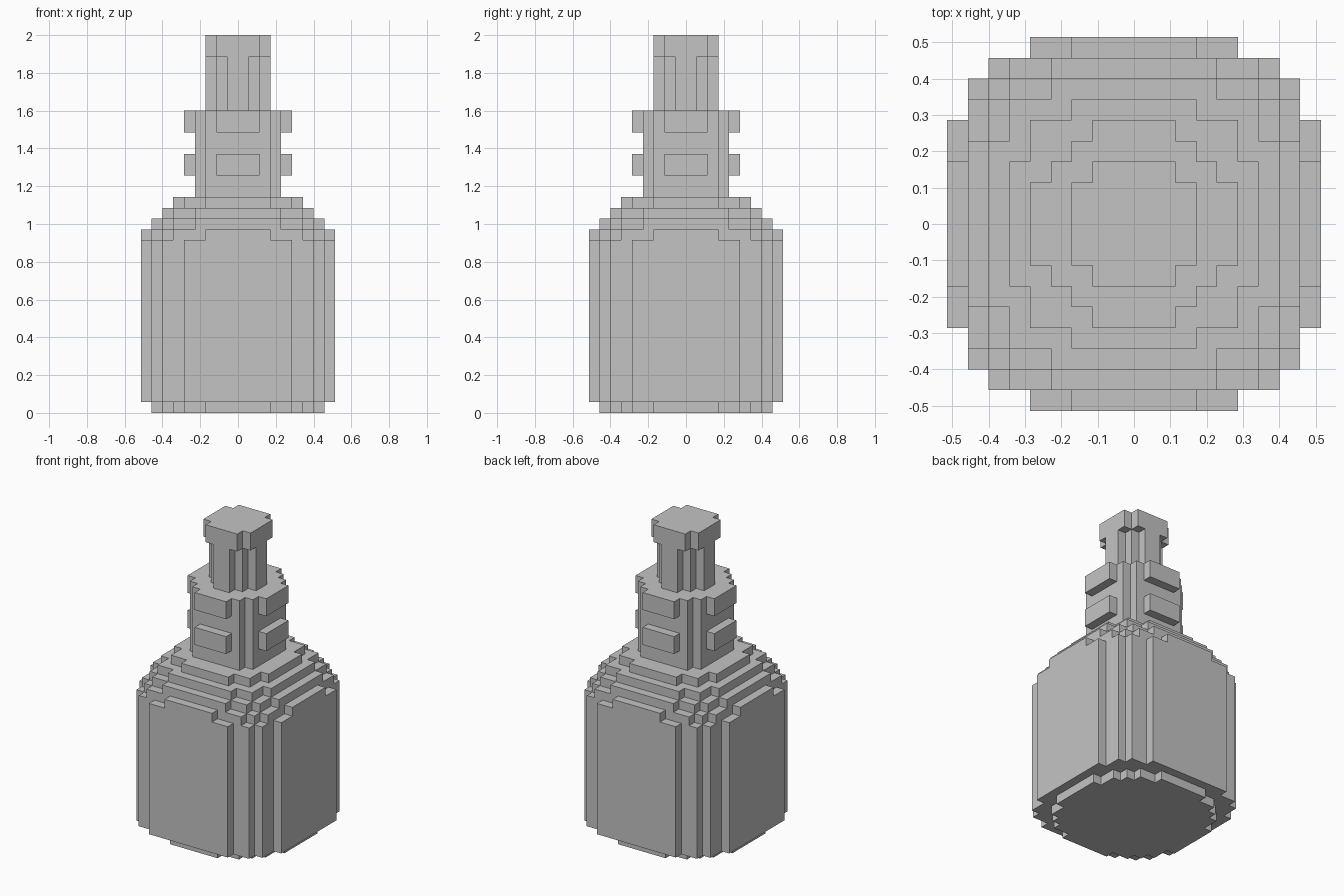
import bpy, bmesh

cube = bpy.data.objects.get("Cube")
if cube:
    bpy.data.objects.remove(cube, do_unlink=True)

U = 2 / 35  # size of one block

grey = bpy.data.materials.new("light_grey")
grey.use_nodes = True
colour = (0.55, 0.55, 0.55, 1)
grey.diffuse_color = colour
grey.node_tree.nodes["Principled BSDF"].inputs["Base Color"].default_value = colour


def outline(steps):
    """Closed stepped outline; steps are the outer corners of one quadrant."""
    quarter = []
    for i, (x, y) in enumerate(steps):
        quarter.append((x, y))
        if i + 1 < len(steps):
            quarter.append((x, steps[i + 1][1]))
    points = []
    for turn in range(4):
        points += quarter
        quarter = [(y, -x) for x, y in quarter]
    return points[::-1]


def part(name, layers):
    """Stack of stepped slabs: (bottom, top, steps) in block units."""
    bm = bmesh.new()
    for bottom, top, steps in layers:
        points = outline(steps)
        low = [bm.verts.new((x * U, y * U, bottom * U)) for x, y in points]
        high = [bm.verts.new((x * U, y * U, top * U)) for x, y in points]
        bm.faces.new(low[::-1])
        bm.faces.new(high)
        for i in range(len(points)):
            j = (i + 1) % len(points)
            bm.faces.new((low[i], low[j], high[j], high[i]))
    bmesh.ops.recalc_face_normals(bm, faces=bm.faces)
    mesh = bpy.data.meshes.new(name)
    bm.to_mesh(mesh)
    bm.free()
    mesh.materials.append(grey)
    obj = bpy.data.objects.new(name, mesh)
    bpy.context.collection.objects.link(obj)


# Rounded-square bottle with a narrower foot
part("foot", [(0, 1, [(3, 8), (5, 7), (6, 6), (7, 5), (8, 3)])])
part("body", [(1, 16, [(5, 9), (7, 8), (8, 7), (9, 5)])])

# Terraced shoulder
part("shoulder", [
    (16, 17, [(3, 9), (6, 8), (7, 7), (8, 6), (9, 3)]),
    (17, 18, [(4, 8), (6, 7), (7, 6), (8, 4)]),
    (18, 19, [(4, 7), (6, 6), (7, 4)]),
    (19, 20, [(3, 6), (5, 5), (6, 3)]),
])

# Neck with two collars
neck = [(3, 4), (4, 3)]
part("lower_neck", [(20, 22, neck)])
part("lower_collar", [(22, 24, [(2, 5), (3, 4), (4, 3), (5, 2)])])
part("upper_neck", [(24, 26, neck)])
part("upper_collar", [(26, 28, [(2, 5), (3, 4), (4, 3), (5, 2)])])

# Stopper with a slightly wider cap
part("stopper_stem", [(28, 33, [(1, 3), (2, 2), (3, 1)])])
part("stopper_cap", [(33, 35, [(2, 3), (3, 2)])])
